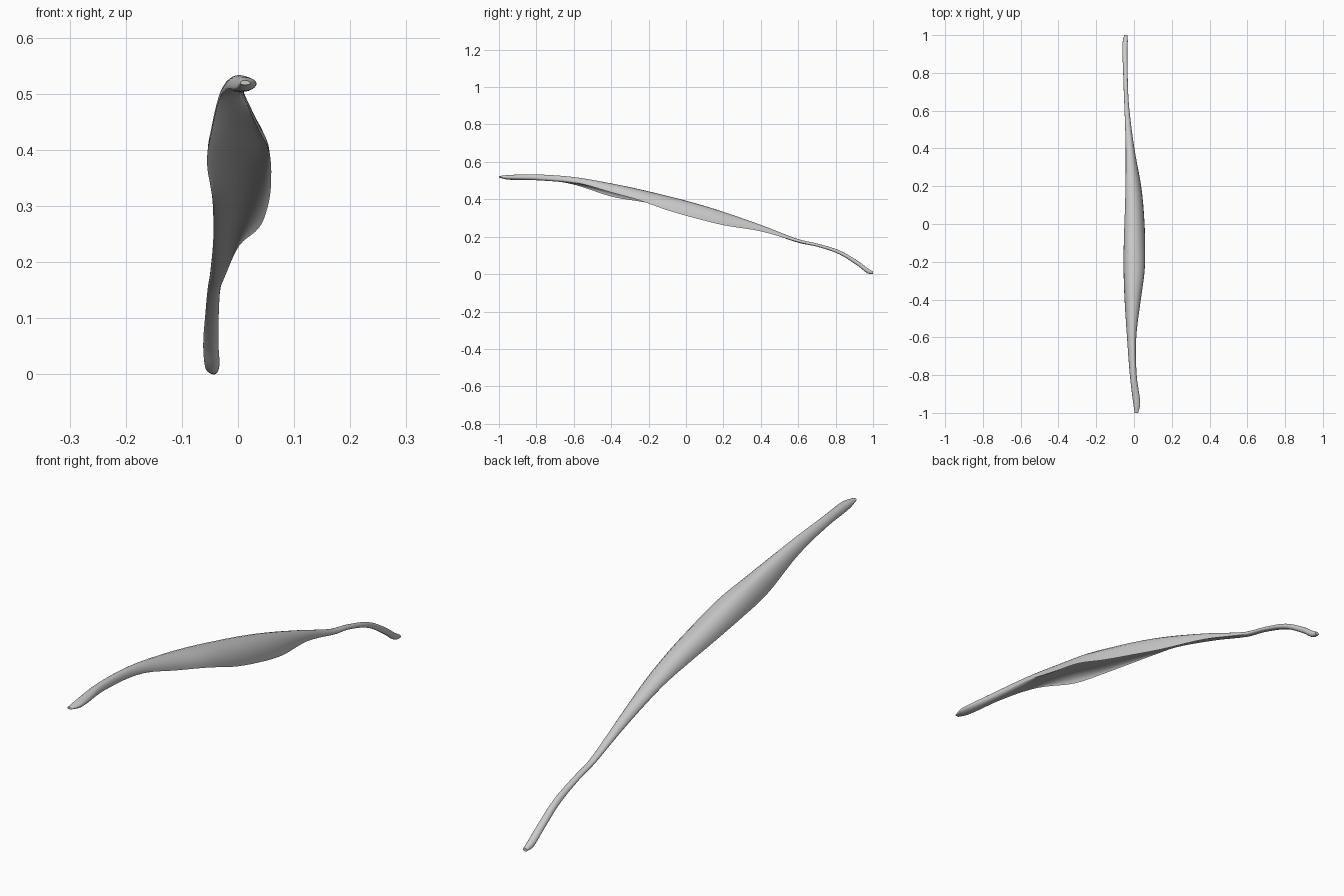
import bpy, bmesh, math

if "Cube" in bpy.data.objects:
    bpy.data.objects.remove(bpy.data.objects["Cube"])

# Stations along the strip: y, left x/z, ridge x/z, right x/z, underside z
STATIONS = [
    (-1.00, 0.004, .522, 0.012, .527, 0.022, .521, .519),
    (-0.95, -.004, .515, 0.010, .533, 0.033, .521, .508),
    (-0.80, -.022, .513, 0.000, .536, 0.014, .517, .505),
    (-0.60, -.037, .482, -.008, .522, 0.012, .496, .488),
    (-0.40, -.050, .418, -.012, .488, 0.036, .440, .450),
    (-0.25, -.055, .392, -.010, .457, 0.056, .398, .415),
    (-0.10, -.054, .366, -.008, .421, 0.059, .345, .382),
    (0.05, -.049, .338, -.008, .382, 0.053, .302, .345),
    (0.20, -.045, .307, -.012, .336, 0.038, .265, .303),
    (0.40, -.044, .245, -.022, .266, 0.002, .232, .240),
    (0.60, -.050, .181, -.038, .190, -.024, .176, .171),
    (0.70, -.054, .156, -.042, .167, -.031, .158, .150),
    (0.82, -.058, .113, -.044, .130, -.034, .119, .109),
    (0.92, -.062, .057, -.046, .073, -.035, .060, .046),
    (0.97, -.059, .018, -.044, .035, -.033, .022, .008),
    (1.00, -.052, .008, -.043, .016, -.036, .010, .003),
]
STEPS = 5      # subdivisions between stations
HALF = 12      # segments across each face


def spline(a, b, c, d, t):
    """Non-uniform cubic through stations b and c (parameter is y)."""
    h = c[0] - b[0]
    out = [b[0] + h * t]
    for i in range(1, 8):
        m0 = (c[i] - a[i]) / (c[0] - a[0]) * h
        m1 = (d[i] - b[i]) / (d[0] - b[0]) * h
        out.append((2*t**3 - 3*t*t + 1) * b[i] + (t**3 - 2*t*t + t) * m0
                   + (3*t*t - 2*t**3) * c[i] + (t**3 - t*t) * m1)
    return out


def section(s):
    """Crescent ring: over the ridge left to right, back along the underside."""
    y, xl, zl, xm, zt, xr, zr, zb = s

    def arc(k, zmid):
        a = -math.pi / 2 + math.pi * k / HALF
        xe, ze = (xl, zl) if a < 0 else (xr, zr)
        return (xm + (xe - xm) * abs(math.sin(a)), y, ze + (zmid - ze) * math.cos(a))

    return [arc(k, zt) for k in range(HALF + 1)] + [arc(k, zb) for k in range(HALF - 1, 0, -1)]


# Loft the stations into one closed skin
S = STATIONS
rows = []
for i in range(len(S) - 1):
    a, d = S[max(i - 1, 0)], S[min(i + 2, len(S) - 1)]
    rows += [spline(a, S[i], S[i + 1], d, k / STEPS) for k in range(STEPS)]
rows.append(S[-1])

bm = bmesh.new()
rings = [[bm.verts.new(p) for p in section(r)] for r in rows]
n = len(rings[0])
for r0, r1 in zip(rings, rings[1:]):
    for j in range(n):
        bm.faces.new((r0[j], r0[(j + 1) % n], r1[(j + 1) % n], r1[j]))
bm.faces.new(rings[0])
bm.faces.new(rings[-1])
bmesh.ops.recalc_face_normals(bm, faces=bm.faces)

# Rest on the ground plane
low = min(v.co.z for v in bm.verts)
bmesh.ops.translate(bm, verts=bm.verts, vec=(0, 0, -low))

mesh = bpy.data.meshes.new("curved_strip")
bm.to_mesh(mesh)
bm.free()
strip = bpy.data.objects.new("curved_strip", mesh)
bpy.context.collection.objects.link(strip)
bpy.context.view_layer.objects.active = strip
strip.select_set(True)
bpy.ops.object.shade_smooth_by_angle(angle=math.radians(50))
